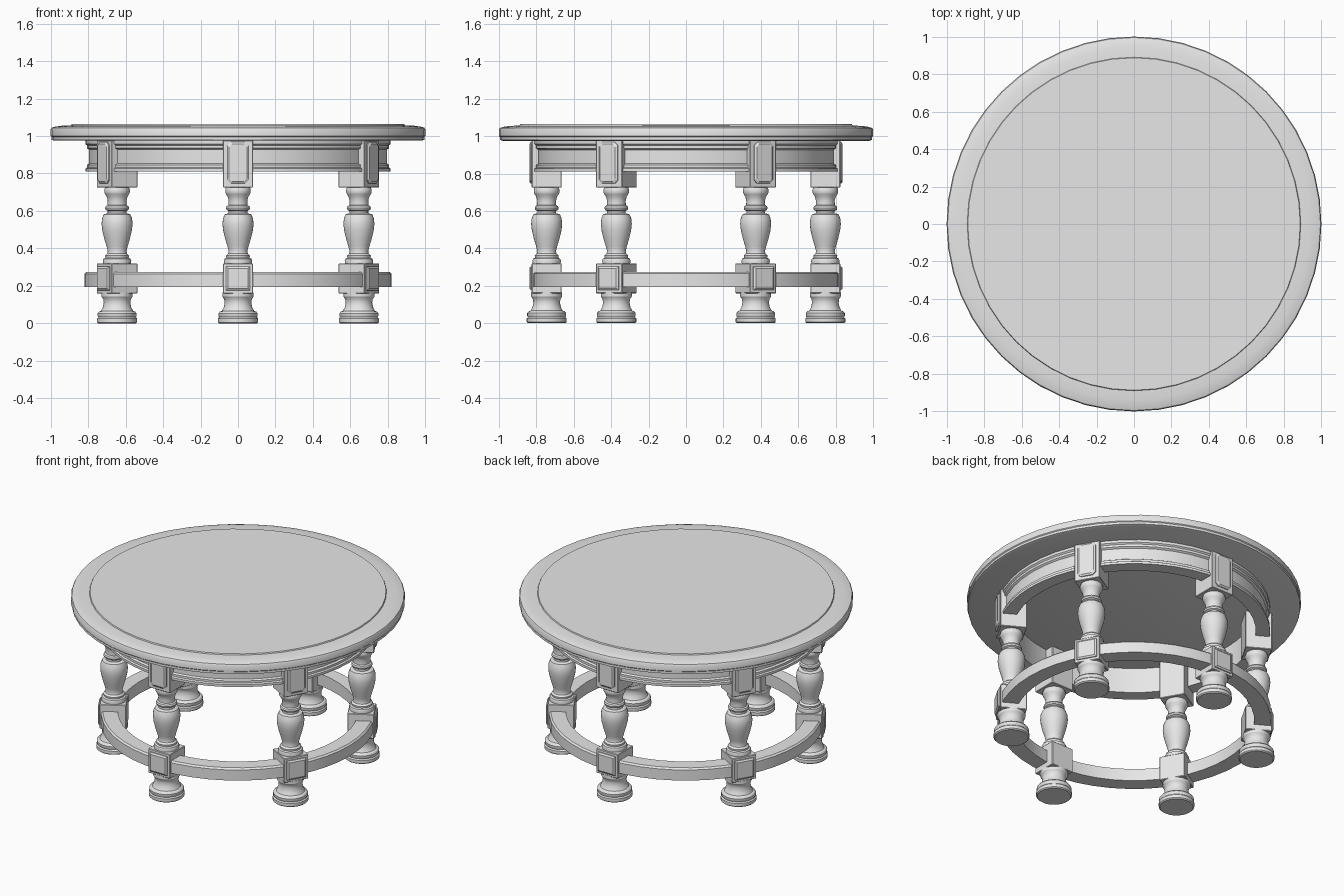
import bpy, bmesh, math
from mathutils import Matrix

cube = bpy.data.objects.get("Cube")
if cube:
    bpy.data.objects.remove(cube, do_unlink=True)

GREY = (0.8, 0.8, 0.8, 1)
mat = bpy.data.materials.new("plain grey")
mat.use_nodes = True
mat.diffuse_color = GREY
mat.node_tree.nodes["Principled BSDF"].inputs["Base Color"].default_value = GREY

LEG_RADIUS = 0.745
HALF = 0.08


def finish(name, bm, matrix=None, smooth=False, bevel=0):
    bmesh.ops.recalc_face_normals(bm, faces=bm.faces)
    mesh = bpy.data.meshes.new(name)
    bm.to_mesh(mesh)
    bm.free()
    mesh.materials.append(mat)
    ob = bpy.data.objects.new(name, mesh)
    bpy.context.collection.objects.link(ob)
    if matrix:
        ob.matrix_world = matrix
    if bevel:
        mod = ob.modifiers.new("soft edge", "BEVEL")
        mod.width = bevel
        mod.segments = 1
    if smooth:
        bpy.ops.object.select_all(action="DESELECT")
        ob.select_set(True)
        bpy.context.view_layer.objects.active = ob
        bpy.ops.object.shade_smooth_by_angle(angle=math.radians(32))
    return ob


def lathe(name, profile, sides, closed=False, matrix=None):
    """Turn an (r, z) profile about z; closed joins its ends into a ring."""
    bm = bmesh.new()
    rings = []
    for r, z in profile:
        angles = [math.tau * i / sides for i in range(sides)]
        rings.append([bm.verts.new((r * math.cos(a), r * math.sin(a), z)) for a in angles])
    pairs = list(zip(rings, rings[1:]))
    if closed:
        pairs.append((rings[-1], rings[0]))
    else:
        bm.faces.new(rings[0])
        bm.faces.new(rings[-1])
    for low, high in pairs:
        for i in range(sides):
            j = (i + 1) % sides
            bm.faces.new((low[i], low[j], high[j], high[i]))
    return finish(name, bm, matrix, smooth=True)


def block(name, z0, z1, matrix):
    bm = bmesh.new()
    size = Matrix.Diagonal((2 * HALF, 2 * HALF, z1 - z0, 1))
    bmesh.ops.create_cube(bm, size=1, matrix=Matrix.Translation((0, 0, (z0 + z1) / 2)) @ size)
    return finish(name, bm, matrix, bevel=0.003)


def panel(name, half_width, z0, z1, cut, matrix):
    """Raised plate with clipped corners and a sloped edge on the outer face."""
    bm = bmesh.new()
    mid, h = (z0 + z1) / 2, (z1 - z0) / 2
    w = half_width
    quarter = [(w, h - cut), (w - cut, h)] if cut else [(w, h)]
    outline = []
    for sx, sz in ((1, 1), (-1, 1), (-1, -1), (1, -1)):
        corner = [(sx * x, sz * z) for x, z in quarter]
        outline += corner if sx * sz > 0 else corner[::-1]
    # (depth beyond the block face, inset from the outline)
    steps = [(-0.01, 0), (0.006, 0), (0.013, 0.01)]
    loops = []
    for depth, inset in steps:
        loops.append([bm.verts.new((HALF + depth, x * (1 - inset / w), mid + z * (1 - inset / h)))
                      for x, z in outline])
    n = len(outline)
    for a, b in zip(loops, loops[1:]):
        for i in range(n):
            j = (i + 1) % n
            bm.faces.new((a[i], a[j], b[j], b[i]))
    bm.faces.new(loops[0])
    bm.faces.new(loops[-1])
    return finish(name, bm, matrix)


# Round top with moulded rim and a slightly raised centre
lathe("table_top", [(0.98, 0.975), (0.995, 0.98), (0.995, 0.995), (1.0, 1.0), (1.0, 1.035),
                    (0.995, 1.044), (0.975, 1.05), (0.94, 1.055), (0.89, 1.057),
                    (0.887, 1.064)], 48)

# Moulded apron ring under the top
lathe("apron", [(0.73, 0.81), (0.815, 0.81), (0.815, 0.826), (0.806, 0.832), (0.806, 0.846),
                (0.795, 0.853), (0.795, 0.927), (0.806, 0.935), (0.806, 0.95), (0.815, 0.958),
                (0.815, 0.976), (0.73, 0.976)], 48, closed=True)

# Ring stretcher between the legs
lathe("stretcher_ring", [(0.72, 0.195), (0.82, 0.195), (0.82, 0.265), (0.81, 0.275),
                         (0.72, 0.275)], 48, closed=True)

FOOT = [(0.1, 0), (0.107, 0.006), (0.107, 0.026), (0.1, 0.033), (0.104, 0.04), (0.104, 0.054),
        (0.097, 0.063), (0.086, 0.067), (0.076, 0.085), (0.071, 0.11), (0.074, 0.13),
        (0.083, 0.143), (0.083, 0.165)]
BALUSTER = [(0.074, 0.315), (0.076, 0.335), (0.072, 0.345), (0.062, 0.35), (0.064, 0.362),
            (0.053, 0.372), (0.05, 0.385), (0.056, 0.41), (0.068, 0.45), (0.079, 0.495),
            (0.083, 0.53), (0.08, 0.56), (0.071, 0.582), (0.05, 0.588), (0.05, 0.6),
            (0.061, 0.606), (0.064, 0.616), (0.06, 0.626), (0.051, 0.631), (0.05, 0.655),
            (0.055, 0.675), (0.064, 0.69), (0.068, 0.698), (0.068, 0.715), (0.062, 0.73)]

# Six turned legs with square blocks and raised panels
for k in range(6):
    place = (Matrix.Rotation(math.radians(60 * k - 90), 4, "Z")
             @ Matrix.Translation((LEG_RADIUS, 0, 0)))
    tag = f"_{k + 1}"
    lathe("foot" + tag, FOOT, 32, matrix=place)
    block("lower_block" + tag, 0.16, 0.32, place)
    panel("lower_panel" + tag, 0.063, 0.177, 0.303, 0, place)
    lathe("baluster" + tag, BALUSTER, 32, matrix=place)
    block("upper_block" + tag, 0.725, 0.976, place)
    panel("upper_panel" + tag, 0.057, 0.747, 0.968, 0.018, place)
